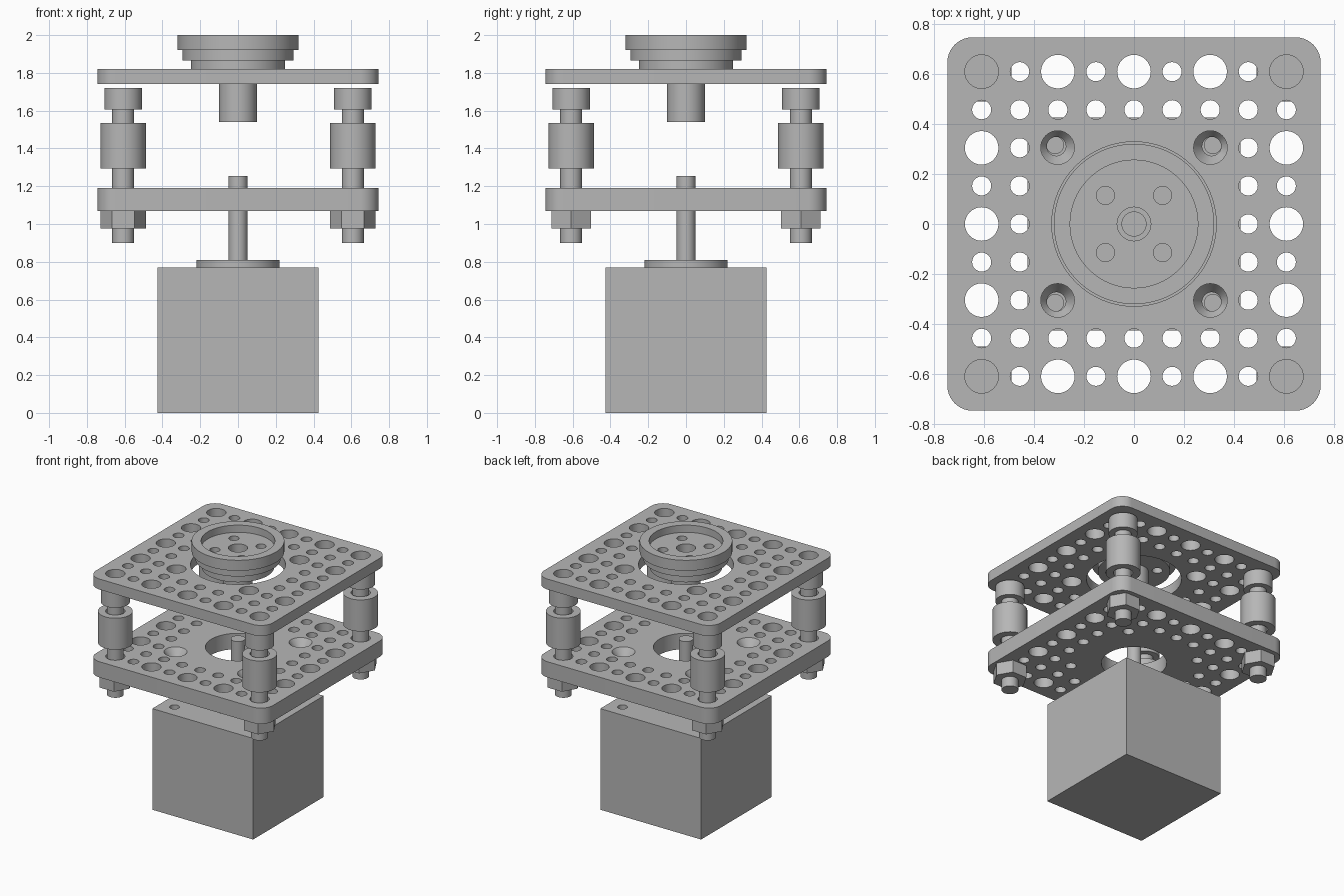
import bpy, bmesh
from math import cos, sin, pi, radians
from mathutils import Matrix

if "Cube" in bpy.data.objects:
    bpy.data.objects.remove(bpy.data.objects["Cube"])

GREY = (0.47, 0.47, 0.47, 1)
grey = bpy.data.materials.new("plain grey")
grey.use_nodes = True
grey.diffuse_color = GREY
grey.node_tree.nodes["Principled BSDF"].inputs["Base Color"].default_value = GREY

CORNERS = [(x, y) for x in (-1, 1) for y in (-1, 1)]
PITCH = 0.152


def finish(name, bm):
    bmesh.ops.recalc_face_normals(bm, faces=bm.faces)
    mesh = bpy.data.meshes.new(name)
    bm.to_mesh(mesh)
    bm.free()
    mesh.materials.append(grey)
    obj = bpy.data.objects.new(name, mesh)
    bpy.context.collection.objects.link(obj)
    return obj


def smooth(obj):
    bpy.ops.object.select_all(action="DESELECT")
    obj.select_set(True)
    bpy.context.view_layer.objects.active = obj
    bpy.ops.object.shade_smooth_by_angle(angle=radians(30))


def lathe(bm, profile, x=0, y=0, sides=48):
    """Turn a closed (radius, z) outline; points on the axis become poles."""
    rings = []
    for r, z in profile:
        if r == 0:
            rings.append([bm.verts.new((x, y, z))] * sides)
        else:
            rings.append([bm.verts.new((x + r * cos(2 * pi * i / sides),
                                        y + r * sin(2 * pi * i / sides), z))
                          for i in range(sides)])
    for a, b in zip(rings, rings[1:] + rings[:1]):
        for i in range(sides):
            j = (i + 1) % sides
            quad = list(dict.fromkeys((a[i], a[j], b[j], b[i])))
            if len(quad) > 2:
                bm.faces.new(quad)


def rod(bm, r, low, high, x=0, y=0, sides=48):
    bmesh.ops.create_cone(bm, cap_ends=True, segments=sides, radius1=r, radius2=r,
                          depth=high - low,
                          matrix=Matrix.Translation((x, y, (low + high) / 2)))


def box(bm, half, low, high):
    bmesh.ops.create_cube(bm, size=1, matrix=Matrix.Translation((0, 0, (low + high) / 2))
                          @ Matrix.Diagonal((2 * half, 2 * half, high - low, 1)))


def cut(obj, bm):
    """Subtract a set of separate cutter solids, then drop the cutter."""
    cutter = finish("hole_cutter", bm)
    cutter.hide_render = True
    mod = obj.modifiers.new("holes", "BOOLEAN")
    mod.operation, mod.solver, mod.object = "DIFFERENCE", "EXACT", cutter
    bpy.context.view_layer.objects.active = obj
    bpy.ops.object.modifier_apply(modifier="holes")
    bpy.data.objects.remove(cutter)


def plate(name, low, high, centre_r, countersunk):
    bm = bmesh.new()
    box(bm, 0.745, low, high)
    upright = [e for e in bm.edges if abs(e.verts[0].co.z - e.verts[1].co.z) > 0.01]
    bmesh.ops.bevel(bm, geom=upright, offset=0.1, segments=10, affect="EDGES", profile=0.5)
    obj = finish(name, bm)
    # Two rings of holes: alternating large and small outside, small inside
    holes = bmesh.new()
    bottom, top = low - 0.02, high + 0.02
    for i in range(-4, 5):
        for j in range(-4, 5):
            ring = max(abs(i), abs(j))
            if ring < 3:
                continue
            large = ring == 4 and i % 2 == 0 and j % 2 == 0
            rod(holes, 0.067 if large else 0.038, bottom, top, i * PITCH, j * PITCH, 32)
    rod(holes, centre_r, bottom, top, sides=64)
    # Motor mounting holes
    for sx, sy in CORNERS:
        if countersunk:
            lathe(holes, [(0, bottom), (0.038, bottom), (0.038, high - 0.06),
                          (0.08, high), (0.08, top), (0, top)],
                  sx * 0.31, sy * 0.31, 32)
        else:
            rod(holes, 0.067, bottom, top, sx * 0.305, sy * 0.305, 32)
    cut(obj, holes)
    smooth(obj)


plate("top_plate", 1.74, 1.82, 0.328, False)
plate("lower_plate", 1.07, 1.19, 0.225, True)

# Motor body with four blind screw holes
bm = bmesh.new()
box(bm, 0.425, 0, 0.77)
body = finish("motor_body", bm)
bm = bmesh.new()
for sx, sy in CORNERS:
    rod(bm, 0.034, 0.65, 0.8, sx * 0.315, sy * 0.315, 32)
cut(body, bm)
smooth(body)

# Motor boss and shaft, turned as one piece
bm = bmesh.new()
lathe(bm, [(0, 0.77), (0.22, 0.77), (0.22, 0.81), (0.05, 0.81), (0.05, 1.255), (0, 1.255)])
smooth(finish("motor_boss_and_shaft", bm))

# Stepped hub with recessed face, bored sleeve and four through holes
bm = bmesh.new()
lathe(bm, [(0.067, 1.54), (0.1, 1.54), (0.1, 1.8), (0.25, 1.8), (0.25, 1.865),
           (0.295, 1.865), (0.295, 1.92), (0.32, 1.92), (0.32, 2.0),
           (0.255, 2.0), (0.255, 1.945), (0.067, 1.945)], sides=64)
hub = finish("stepped_hub", bm)
bm = bmesh.new()
for sx, sy in CORNERS:
    rod(bm, 0.036, 1.7, 1.97, sx * 0.114, sy * 0.114, 32)
cut(hub, bm)
smooth(hub)

# Corner fasteners: bolt, sleeve spacer and hexagonal nut
for sx, sy in CORNERS:
    x, y = sx * 4 * PITCH, sy * 4 * PITCH
    side = ("front" if sy < 0 else "back") + ("_left" if sx > 0 else "_right")
    bm = bmesh.new()
    lathe(bm, [(0, 0.9), (0.058, 0.9), (0.058, 1.605), (0.1, 1.605), (0.1, 1.72), (0, 1.72)], x, y)
    smooth(finish(side + "_bolt", bm))
    bm = bmesh.new()
    lathe(bm, [(0.067, 1.295), (0.12, 1.295), (0.12, 1.535), (0.067, 1.535)], x, y)
    smooth(finish(side + "_spacer", bm))
    bm = bmesh.new()
    lathe(bm, [(0.06, 0.975), (0.12, 0.975), (0.12, 1.07), (0.06, 1.07)], x, y, 6)
    finish(side + "_nut", bm)
